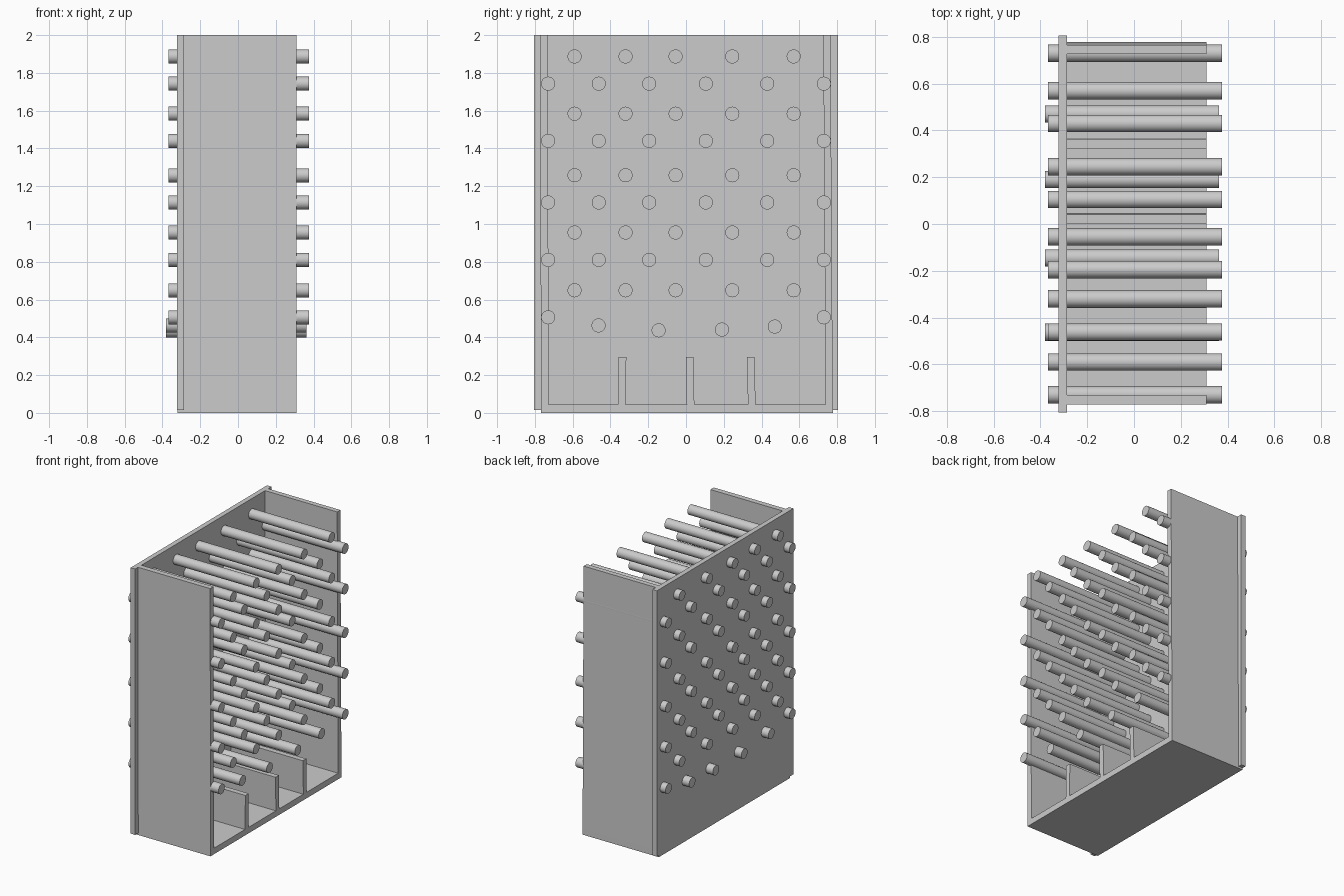
import bpy
import bmesh
from mathutils import Vector

cube = bpy.data.objects.get("Cube")
if cube:
    bpy.data.objects.remove(cube, do_unlink=True)

BACK, OPEN = -0.286, 0.31      # depth range of the tray interior along x
FLOOR_TOP = 0.045
PEG_RADIUS = 0.037


def add_object(name, bm):
    mesh = bpy.data.meshes.new(name)
    bm.to_mesh(mesh)
    bm.free()
    obj = bpy.data.objects.new(name, mesh)
    bpy.context.collection.objects.link(obj)
    return obj


def board(name, x, y, z, lean=0.0):
    """Box from (min, max) ranges; lean shifts the top edge along y."""
    bm = bmesh.new()
    bmesh.ops.create_cube(bm, size=1)
    for v in bm.verts:
        top = v.co.z > 0
        v.co = Vector((x[v.co.x > 0], y[v.co.y > 0] + lean * top, z[top]))
    return add_object(name, bm)


def peg(name, y, z, x_start=-0.368, x_end=0.376):
    bpy.ops.mesh.primitive_cylinder_add(
        vertices=32, radius=PEG_RADIUS, depth=x_end - x_start,
        location=((x_start + x_end) / 2, y, z), rotation=(0, 1.570796, 0))
    bpy.context.object.name = name
    bpy.ops.object.shade_smooth_by_angle()


# Backboard, floor and side walls
board("backboard", (-0.323, BACK), (-0.805, 0.805), (0.015, 2.0))
board("floor", (-0.32, OPEN), (-0.768, 0.777), (0.0, FLOOR_TOP))
board("front_wall", (BACK, OPEN), (-0.768, -0.728), (FLOOR_TOP, 2.0), -0.003)
board("rear_wall", (BACK, OPEN), (0.739, 0.777), (FLOOR_TOP, 2.0), -0.012)

# Bin dividers, each leaning slightly
for y, lean in ((-0.36, 0.004), (0.004, -0.004), (0.328, -0.005)):
    board("divider", (BACK, OPEN), (y, y + 0.04), (FLOOR_TOP, 0.297), lean)

# Staggered rows of pegs
inner_row = (-0.59, -0.32, -0.055, 0.245, 0.57)
outer_row = (-0.73, -0.462, -0.195, 0.105, 0.43, 0.73)
for z in (1.887, 1.584, 1.258, 0.955, 0.649):
    for y in inner_row:
        peg("inner_row_peg", y, z)
for z in (1.743, 1.44, 1.114, 0.81):
    for y in outer_row:
        peg("outer_row_peg", y, z)

# Lowest pegs: two at the walls and four in a shallow arc
for y in (outer_row[0], outer_row[-1]):
    peg("wall_peg", y, 0.506)
for y, z in ((-0.463, 0.463), (-0.145, 0.437), (0.19, 0.441), (0.47, 0.457)):
    peg("arc_peg", y, z, -0.381, 0.363)
